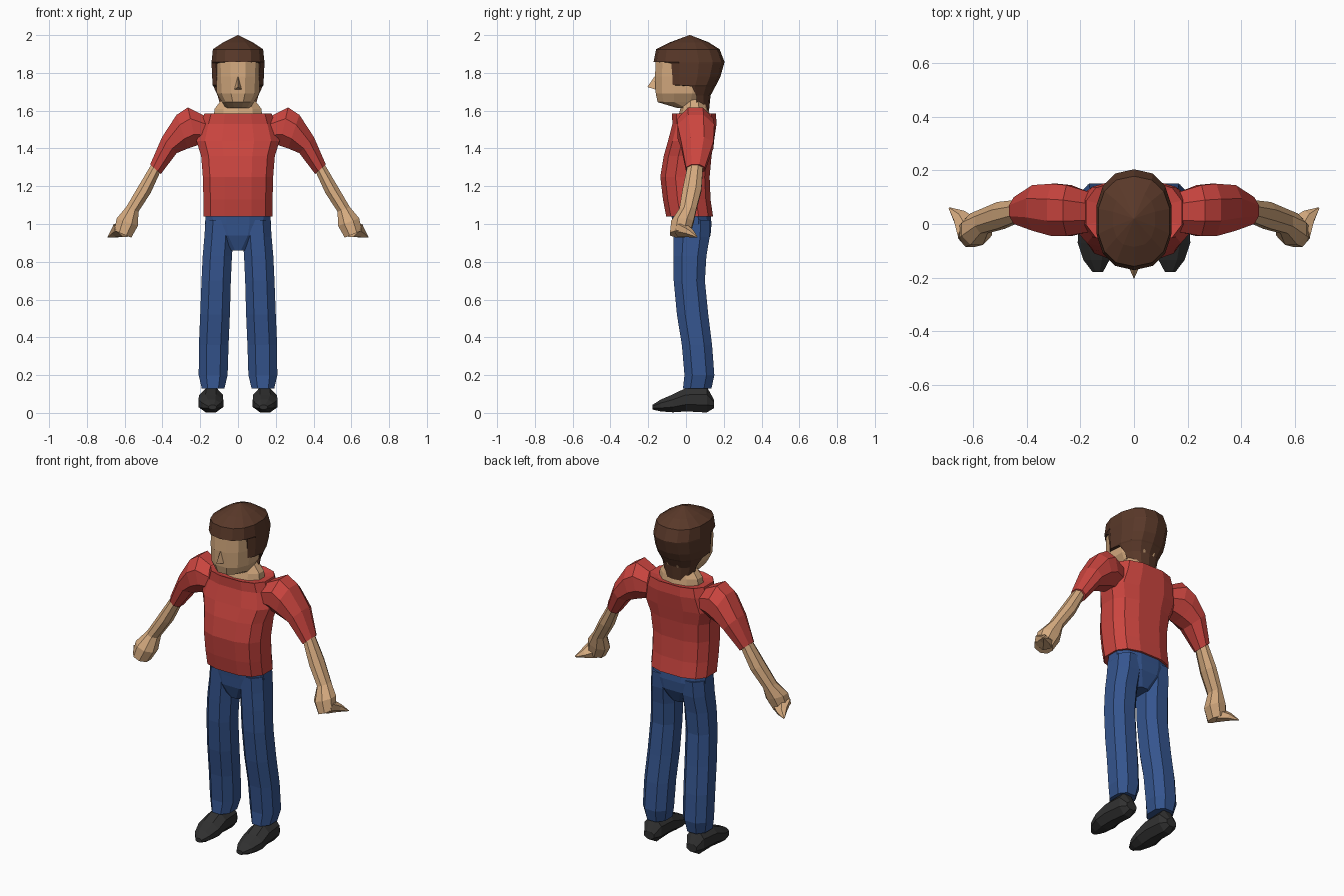
import bpy
import bmesh
import math
from mathutils import Vector


def material(name, rgb):
    m = bpy.data.materials.new(name)
    m.diffuse_color = (*rgb, 1)
    return m


SKIN = material("skin", (0.66, 0.40, 0.21))
RED = material("red_cloth", (0.60, 0.06, 0.05))
BLUE = material("blue_denim", (0.035, 0.09, 0.27))
BROWN = material("brown_hair", (0.10, 0.04, 0.022))
BLACK = material("black_leather", (0.03, 0.03, 0.03))


def finish(name, bm, mat, mirror=False):
    bmesh.ops.recalc_face_normals(bm, faces=bm.faces)
    me = bpy.data.meshes.new(name)
    bm.to_mesh(me)
    bm.free()
    me.materials.append(mat)
    ob = bpy.data.objects.new(name, me)
    bpy.context.collection.objects.link(ob)
    if mirror:
        ob.modifiers.new("mirror", "MIRROR")
    return ob


def loft(name, rings, mat, n=8, power=1.0, mirror=False):
    """Skin a closed shape over rings of (centre, half axis u, half axis v, min y)."""
    unit = []
    for i in range(n):
        a = 2 * math.pi * (i + 0.5) / n
        unit.append([math.copysign(abs(f(a)) ** power, f(a)) for f in (math.cos, math.sin)])
    mu = max(p[0] for p in unit)
    mv = max(p[1] for p in unit)
    bm = bmesh.new()
    loops = []
    for c, u, v, ymin in rings:
        loop = []
        for p, q in unit:
            co = Vector(c) + Vector(u) * (p / mu) + Vector(v) * (q / mv)
            co.y = max(co.y, ymin)
            loop.append(bm.verts.new(co))
        loops.append(loop)
    for a, b in zip(loops, loops[1:]):
        for i in range(n):
            j = (i + 1) % n
            bm.faces.new((a[i], a[j], b[j], b[i]))
    bm.faces.new(loops[0])
    bm.faces.new(loops[-1])
    return finish(name, bm, mat, mirror)


def level(z, x0, x1, y0, y1, ymin=-9):
    """Horizontal ring filling the given bounds."""
    return (((x0 + x1) / 2, (y0 + y1) / 2, z), ((x1 - x0) / 2, 0, 0),
            (0, (y1 - y0) / 2, 0), ymin)


def centred(z, hx, y0, y1, ymin=-9):
    return level(z, -hx, hx, y0, y1, ymin)


def limb(xo, zo, xi, zi, y0, y1):
    """Tilted arm ring from an outer to an inner edge point."""
    return (((xo + xi) / 2, (y0 + y1) / 2, (zo + zi) / 2),
            ((xo - xi) / 2, 0, (zo - zi) / 2), (0, (y1 - y0) / 2, 0), -9)


def upright(y, x0, x1, z0, z1):
    """Ring facing forwards, for the shoes."""
    return (((x0 + x1) / 2, y, (z0 + z1) / 2), ((x1 - x0) / 2, 0, 0),
            (0, 0, (z1 - z0) / 2), -9)


# Shirt body
loft("shirt_body", [
    centred(1.04, 0.182, -0.105, 0.143),
    centred(1.13, 0.183, -0.122, 0.130),
    centred(1.25, 0.186, -0.136, 0.125),
    centred(1.36, 0.195, -0.118, 0.135),
    centred(1.44, 0.220, -0.095, 0.148),
    centred(1.53, 0.195, -0.072, 0.162),
    centred(1.585, 0.178, -0.074, 0.158),
    centred(1.575, 0.130, -0.045, 0.130)], RED, n=12, power=0.72)

# Puffed sleeves
loft("sleeves", [
    limb(0.17, 1.57, 0.17, 1.43, -0.03, 0.12),
    limb(0.265, 1.617, 0.22, 1.415, -0.045, 0.145),
    limb(0.325, 1.578, 0.265, 1.400, -0.045, 0.150),
    limb(0.402, 1.460, 0.325, 1.375, -0.025, 0.145),
    limb(0.465, 1.315, 0.408, 1.265, 0.000, 0.100)], RED, mirror=True)

# Forearms with hands
loft("forearms", [
    limb(0.450, 1.330, 0.405, 1.290, 0.010, 0.090),
    limb(0.530, 1.195, 0.462, 1.165, -0.018, 0.082),
    limb(0.592, 1.090, 0.527, 1.065, -0.035, 0.055),
    limb(0.642, 1.030, 0.530, 0.990, -0.078, 0.040),
    limb(0.655, 0.965, 0.565, 0.928, -0.085, 0.020)], SKIN, mirror=True)

# Pointed thumbs
loft("thumbs", [
    ((0.620, -0.02, 0.965), (0.025, 0, 0.035), (-0.025, 0.045, 0), -9),
    ((0.650, 0.025, 0.950), (0.012, 0, 0.020), (-0.018, 0.024, 0), -9),
    ((0.688, 0.060, 0.930), (0.002, 0, 0.002), (-0.002, 0.002, 0), -9)],
    SKIN, n=6, mirror=True)

# Trouser seat
loft("trouser_seat", [
    centred(1.06, 0.172, -0.078, 0.130),
    centred(1.00, 0.174, -0.072, 0.135),
    centred(0.94, 0.150, -0.068, 0.130),
    centred(0.86, 0.045, -0.040, 0.090)], BLUE, n=12, power=0.8)

# Trouser legs
loft("trouser_legs", [
    level(1.02, 0.020, 0.172, -0.065, 0.128),
    level(0.93, 0.025, 0.178, -0.066, 0.125),
    level(0.83, 0.032, 0.187, -0.067, 0.108),
    level(0.70, 0.038, 0.193, -0.065, 0.100),
    level(0.52, 0.043, 0.200, -0.048, 0.118),
    level(0.36, 0.050, 0.207, -0.022, 0.138),
    level(0.20, 0.055, 0.208, -0.008, 0.150),
    level(0.13, 0.072, 0.192, -0.016, 0.135)], BLUE, mirror=True, power=0.85)

# Shoes
loft("shoes", [
    upright(-0.178, 0.115, 0.155, 0.018, 0.042),
    upright(-0.135, 0.092, 0.188, 0.008, 0.070),
    upright(-0.070, 0.078, 0.210, 0.003, 0.098),
    upright(0.000, 0.080, 0.205, 0.008, 0.132),
    upright(0.110, 0.085, 0.195, 0.002, 0.138),
    upright(0.148, 0.108, 0.172, 0.025, 0.070)], BLACK, mirror=True)

# Neck
loft("neck", [
    centred(1.55, 0.130, -0.045, 0.130),
    centred(1.61, 0.124, -0.030, 0.120),
    centred(1.66, 0.085, -0.020, 0.110)], SKIN, n=10)

# Head
loft("head", [
    centred(1.615, 0.065, -0.050, 0.100),
    centred(1.645, 0.085, -0.150, 0.110),
    centred(1.690, 0.112, -0.160, 0.130),
    centred(1.780, 0.118, -0.164, 0.150),
    centred(1.870, 0.120, -0.160, 0.150),
    centred(1.920, 0.090, -0.100, 0.130)], SKIN, n=12, power=0.85)

# Nose
bm = bmesh.new()
tip, top, left, right, base = [bm.verts.new(c) for c in (
    (0, -0.205, 1.725), (0, -0.160, 1.79), (-0.022, -0.155, 1.71),
    (0.022, -0.155, 1.71), (0, -0.140, 1.73))]
for a, b in ((top, left), (left, right), (right, top)):
    bm.faces.new((tip, a, b))
    bm.faces.new((base, b, a))
finish("nose", bm, SKIN)

# Hair: full cap above the fringe, back and sideburns below it
loft("hair", [
    centred(1.600, 0.085, -0.050, 0.122, 0.055),
    centred(1.680, 0.108, -0.100, 0.130, 0.055),
    centred(1.728, 0.130, -0.145, 0.155, 0.030),
    centred(1.735, 0.134, -0.147, 0.160, -0.070),
    centred(1.780, 0.137, -0.155, 0.182, -0.072),
    centred(1.850, 0.140, -0.170, 0.202, -0.078),
    centred(1.858, 0.140, -0.172, 0.204),
    centred(1.925, 0.133, -0.158, 0.178),
    centred(1.962, 0.078, -0.085, 0.120),
    centred(2.000, 0.002, 0.018, 0.022)], BROWN, n=14, power=0.85)
